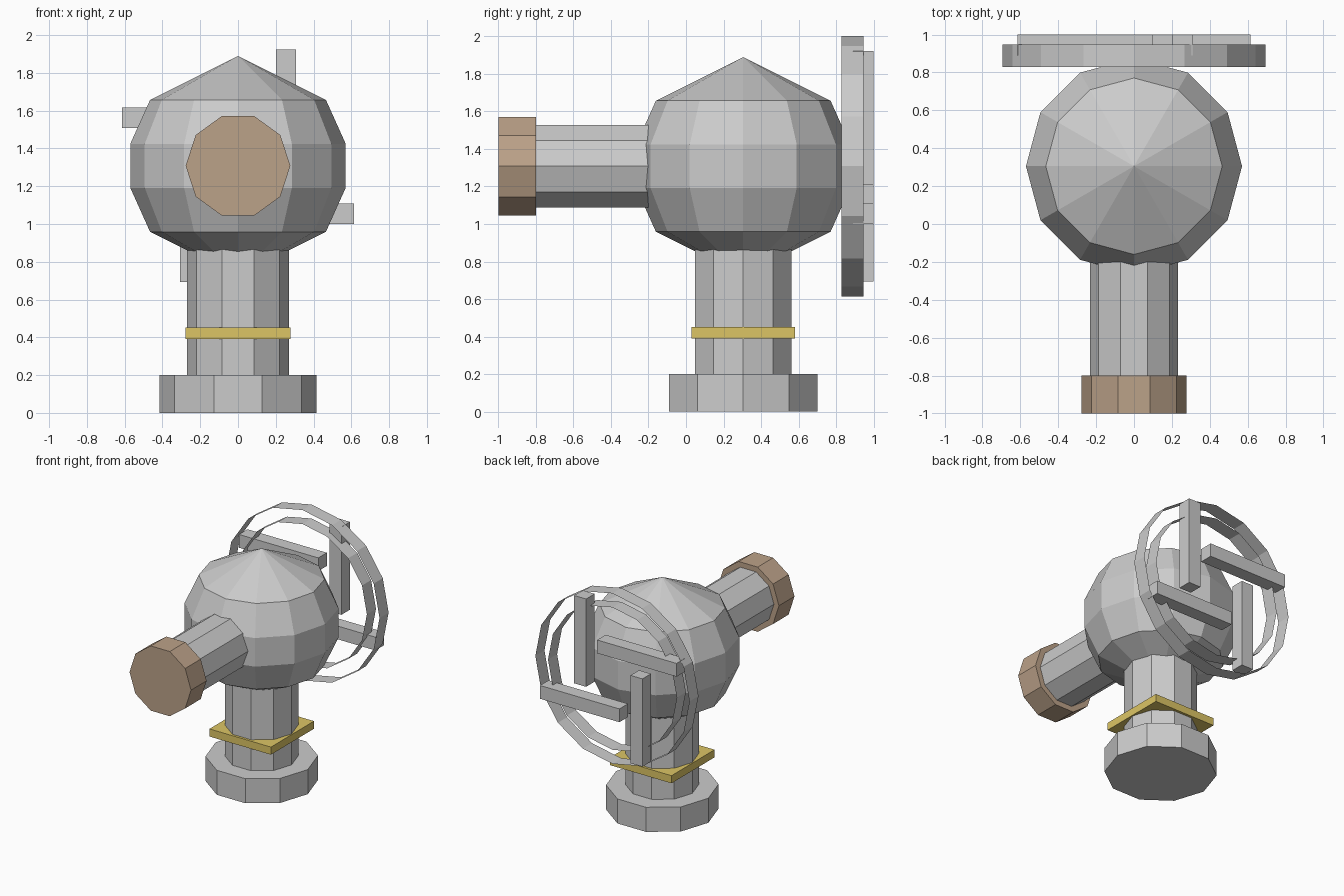
import bpy
import bmesh
from math import cos, sin, pi
from mathutils import Matrix, Vector

if "Cube" in bpy.data.objects:
    bpy.data.objects.remove(bpy.data.objects["Cube"])

CY, CZ = 0.305, 1.308  # body axis (y) and body centre height


def finish(bm, name, mat=None):
    mesh = bpy.data.meshes.new(name)
    bm.to_mesh(mesh)
    bm.free()
    obj = bpy.data.objects.new(name, mesh)
    bpy.context.collection.objects.link(obj)
    if mat:
        mesh.materials.append(mat)
    return obj


def material(name, colour):
    mat = bpy.data.materials.new(name)
    mat.diffuse_color = colour
    mat.use_nodes = True
    mat.node_tree.nodes["Principled BSDF"].inputs["Base Color"].default_value = mat.diffuse_color
    return mat


def prism(name, sides, r, start, end, along_y=False, caps=True, mat=None):
    """Straight prism with a corner on +x, standing on z or lying along y."""
    bm = bmesh.new()
    rings = []
    for t in (start, end):
        ring = []
        for i in range(sides):
            u, v = r * cos(2 * pi * i / sides), r * sin(2 * pi * i / sides)
            co = (u, t, CZ + v) if along_y else (u, CY + v, t)
            ring.append(bm.verts.new(co))
        rings.append(ring)
    a, b = rings
    for i in range(sides):
        j = (i + 1) % sides
        bm.faces.new((a[i], a[j], b[j], b[i]))
    if caps:
        bm.faces.new(a[::-1])
        bm.faces.new(b)
    bmesh.ops.recalc_face_normals(bm, faces=bm.faces[:])
    return finish(bm, name, mat)


def box(name, lo, hi, mat=None):
    lo, hi = Vector(lo), Vector(hi)
    bm = bmesh.new()
    bmesh.ops.create_cube(bm, size=1, matrix=Matrix.Translation((lo + hi) / 2)
                          @ Matrix.Diagonal((*(hi - lo), 1)))
    return finish(bm, name, mat)


brown = material("cap_brown", (0.50, 0.36, 0.25, 1))
yellow = material("collar_yellow", (0.72, 0.56, 0.13, 1))

# Foot, stem and square collar
prism("base_flange", 10, 0.415, 0, 0.2)
prism("stem", 10, 0.27, 0.2, 1.0)
box("collar", (-0.277, CY - 0.277, 0.39), (0.277, CY + 0.277, 0.452), yellow)

# Round body: twelve-sided lathe of a coarse arc
bm = bmesh.new()
R = 0.582
arc = [bm.verts.new((R * (1 - k * k) ** 0.5, CY, CZ + R * k))
       for k in (-1, -0.6, -0.2, 0.2, 0.6, 1)]
edges = [bm.edges.new(p) for p in zip(arc, arc[1:])]
bmesh.ops.spin(bm, geom=arc + edges, cent=(0, CY, CZ), axis=(0, 0, 1),
               angle=2 * pi, steps=12)
bmesh.ops.remove_doubles(bm, verts=bm.verts[:], dist=0.001)
bmesh.ops.recalc_face_normals(bm, faces=bm.faces[:])
finish(bm, "body")

# Outlet pipe and its cap
prism("outlet_pipe", 10, 0.232, -0.8, 0.0, along_y=True)
prism("outlet_cap", 10, 0.277, -1.0, -0.8, along_y=True, mat=brown)

# Handwheel: two thin open hoops
prism("wheel_outer_hoop", 16, 0.694, 0.83, 0.947, along_y=True, caps=False)
prism("wheel_inner_hoop", 16, 0.58, 0.83, 0.947, along_y=True, caps=False)

# Four pinwheel spokes
for i in range(4):
    spoke = box(f"wheel_spoke_{i + 1}", (0.2, 0.89, -0.1), (0.308, 1.0, 0.615))
    spoke.data.transform(Matrix.Translation((0, 0, CZ)) @ Matrix.Rotation(i * pi / 2, 4, 'Y'))
